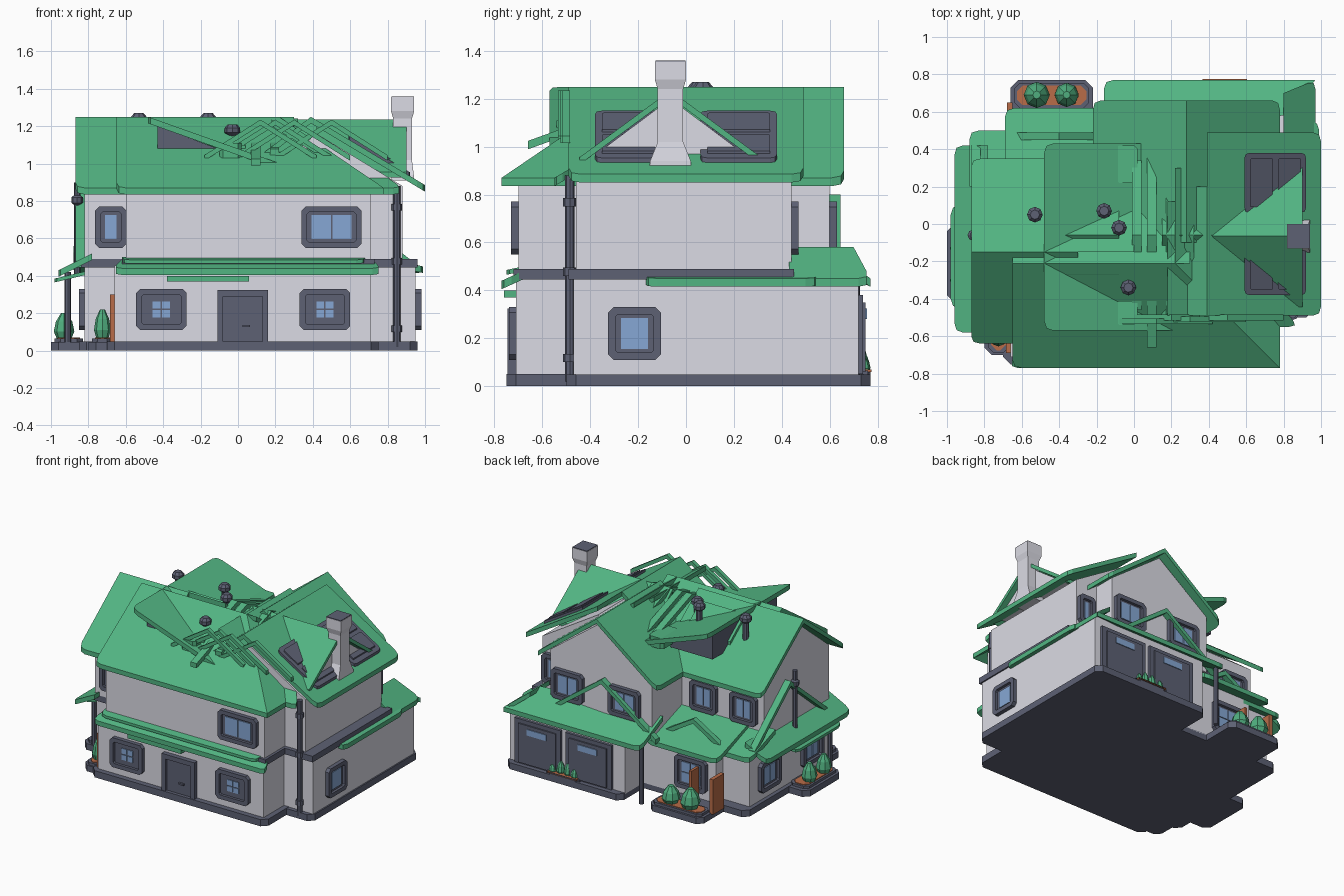
import bpy, bmesh, math
from mathutils import Vector, Matrix

if "Cube" in bpy.data.objects:
    bpy.data.objects.remove(bpy.data.objects["Cube"])

def material(name, c):
    m = bpy.data.materials.new(name)
    m.diffuse_color = (*c, 1)
    m.use_nodes = True
    m.node_tree.nodes["Principled BSDF"].inputs["Base Color"].default_value = m.diffuse_color
    return m

WALL = material("pale_wall", (0.71, 0.71, 0.78))
GREEN = material("green_roof", (0.085, 0.46, 0.225))
DARK = material("slate_trim", (0.11, 0.12, 0.175))
GLASS = material("blue_glass", (0.24, 0.39, 0.66))
CLAY = material("terracotta", (0.48, 0.15, 0.065))
LEAF = material("leaf_green", (0.08, 0.42, 0.21))

def make(name, verts, faces, mat, mx=None):
    bm = bmesh.new()
    vs = [bm.verts.new(v) for v in verts]
    for f in faces:
        bm.faces.new([vs[i] for i in f])
    bmesh.ops.recalc_face_normals(bm, faces=bm.faces)
    me = bpy.data.meshes.new(name)
    bm.to_mesh(me)
    bm.free()
    me.materials.append(mat)
    ob = bpy.data.objects.new(name, me)
    if mx:
        ob.matrix_world = mx
    bpy.context.collection.objects.link(ob)
    return ob

def loft(name, rings, mat, mx=None):
    """Closed solid through rings with equal point counts."""
    n, k = len(rings[0]), len(rings)
    faces = [list(range(n)), list(range((k - 1) * n, k * n))]
    for r in range(k - 1):
        for i in range(n):
            j = (i + 1) % n
            faces.append([r * n + i, r * n + j, (r + 1) * n + j, (r + 1) * n + i])
    return make(name, [p for r in rings for p in r], faces, mat, mx)

def prism(name, prof, axis, a, b, mat):
    """Profile of (horizontal, z) points drawn along the x or y axis."""
    put = (lambda p, t: (t, p[0], p[1])) if axis == 'x' else (lambda p, t: (p[0], t, p[1]))
    return loft(name, [[put(p, t) for p in prof] for t in (a, b)], mat)

def chamfer(x0, x1, y0, y1, c):
    return [(x0 + c, y0), (x1 - c, y0), (x1, y0 + c), (x1, y1 - c),
            (x1 - c, y1), (x0 + c, y1), (x0, y1 - c), (x0, y0 + c)]

def block(name, x, y, z, mat, c=0.0):
    pts = chamfer(*x, *y, c) if c else [(x[0], y[0]), (x[1], y[0]), (x[1], y[1]), (x[0], y[1])]
    return loft(name, [[(*p, t) for p in pts] for t in z], mat)

def slab(name, corners, mat=GREEN, t=0.035, r=0.05, rounded=(0, 1)):
    """Roof sheet with softened corners."""
    q = [Vector(c) for c in corners]
    top = []
    for i, p in enumerate(q):
        if i not in rounded:
            top.append(p)
            continue
        a = p + (q[i - 1] - p).normalized() * r
        b = p + (q[(i + 1) % len(q)] - p).normalized() * r
        top += [a, a * .25 + p * .5 + b * .25, b]
    return loft(name, [top, [p - Vector((0, 0, t)) for p in top]], mat)

def chevron(name, axis, c, peak, half, drop, a, b, t=0.035, mat=GREEN):
    prof = [(c - half, peak - drop), (c, peak), (c + half, peak - drop),
            (c + half, peak - drop - t), (c, peak - t), (c - half, peak - drop - t)]
    return prism(name, prof, axis, a, b, mat)

def tube(name, x, y, prof, mat=DARK, n=8):
    return loft(name, [[(x + r * math.cos(2 * math.pi * i / n), y + r * math.sin(2 * math.pi * i / n), z)
                        for i in range(n)] for r, z in prof], mat)

def place(side, c, pos):
    ang = {'F': 0, 'R': 90, 'B': 180, 'L': -90}[side]
    loc = (c, pos, 0) if side in 'FB' else (pos, c, 0)
    return Matrix.Translation(loc) @ Matrix.Rotation(math.radians(ang), 4, 'Z')

def local_box(name, x, y, z, mat, mx):
    return loft(name, [[(x[0], y[0], t), (x[1], y[0], t), (x[1], y[1], t), (x[0], y[1], t)] for t in z], mat, mx)

def window(name, side, c, z, pos, w=0.26, h=0.22, cols=2, rows=1, border=0.02):
    mx = place(side, c, pos)
    out = chamfer(-w / 2, w / 2, z - h / 2, z + h / 2, 0.022)
    f = 0.03
    inn = chamfer(-w / 2 + f, w / 2 - f, z - h / 2 + f, z + h / 2 - f, 0.01)
    V = [(p[0], y, p[1]) for ring, y in ((out, 0), (out, -.03), (inn, -.03), (inn, 0)) for p in ring]
    F = [[r * 8 + i, r * 8 + (i + 1) % 8, (r + 1) % 4 * 8 + (i + 1) % 8, (r + 1) % 4 * 8 + i]
         for r in range(4) for i in range(8)]
    make(name + "_frame", V, F, DARK, mx)
    local_box(name + "_sash", (-w / 2 + f, w / 2 - f), (-.01, .005), (z - h / 2 + f, z + h / 2 - f), DARK, mx)
    gw, gh = w - 2 * (f + border), h - 2 * (f + border * .6)
    for i in range(cols):
        for j in range(rows):
            x0, z0 = -gw / 2 + i * gw / cols, z - gh / 2 + j * gh / rows
            local_box(name + "_pane", (x0 + .004, x0 + gw / cols - .004), (-.016, -.008),
                      (z0 + .004, z0 + gh / rows - .004), GLASS, mx)

def bush(name, x, y, r, h, z=0.05):
    tube(name, x, y, [(r * .6, z), (r, z + h * .35), (r * .8, z + h * .7), (r * .3, z + h)], LEAF, 8)

# plinth
for i, (x, y) in enumerate([((-.7, .75), (-.75, .4)), ((-.85, .2), (-.55, .5)), ((0, .96), (-.5, .77)),
                            ((-1, -.7), (-.42, 0)), ((-.66, -.22), (.4, .77)), ((-.8, -.6), (-.7, -.4))]):
    block("plinth", x, y, (0, .05 - i * .001), DARK, .04)
# ground floor walls
for x, y in [((-.66, .71), (-.71, .3)), ((-.82, .1), (-.5, .42)), ((0, .95), (-.47, .72)), ((-.6, .1), (.2, .5))]:
    block("ground_wall", x, y, (.04, .455), WALL)
# dark band between floors
for x, y in [((-.84, .2), (-.52, .3)), ((0, .96), (-.49, .45)), ((-.62, .73), (-.72, 0))]:
    block("floor_band", x, y, (.445, .49), DARK)
# upper walls with gables
prism("centre_upper_wall", [(-.7, .46), (-.7, .87), (-.21, 1.2), (.25, .87), (.25, .46)], 'x', -.6, .22, WALL)
block("front_upper_wall", (.2, .71), (-.7, .2), (.46, .87), WALL)
prism("left_upper_wall", [(-.52, .46), (-.52, .9), (-.15, 1.2), (.25, .89), (.25, .46)], 'x', -.82, 0, WALL)
prism("right_upper_wall", [(.2, .46), (.88, .46), (.88, .88), (.42, 1.16), (.2, .97)], 'y', -.46, .44, WALL)
prism("back_upper_wall", [(-.14, .46), (-.14, .89), (.28, 1.2), (.7, .89), (.7, .46)], 'y', 0, .6, WALL)

# main roof sheets
E, R = .87, 1.25
slab("front_roof", [(-.65, -.77, E), (.78, -.77, E), (.22, -.21, R), (-.65, -.21, R)], rounded=(0,))
slab("front_roof_back", [(-.65, .35, E), (.3, .35, E), (.3, -.21, R), (-.65, -.21, R)])
slab("front_roof_hip", [(.78, -.77, E), (.78, .3, E), (.22, .3, R), (.22, -.21, R)], rounded=())
slab("left_roof_front", [(-.87, -.64, E), (-.3, -.64, E), (-.3, -.15, R), (-.87, -.15, R)])
slab("left_roof_back", [(-.87, .35, E), (0, .35, E), (0, -.15, R), (-.87, -.15, R)])
for s in (-1, 1):
    slab("back_gable_roof", [(.28 + s * .5, .66, E), (.28 + s * .5, -.1, E), (.28, -.1, R), (.28, .66, R)], rounded=(0,))
slab("right_roof", [(1, -.49, .885), (1, .49, .885), (.39, .49, R), (.39, -.49, R)])
slab("right_roof_inner", [(.1, -.49, 1.03), (.1, .2, 1.03), (.39, .2, R), (.39, -.49, R)], rounded=())
slab("right_corner_roof", [(.2, -.55, E), (.88, -.55, E), (.5, -.1, 1.13), (.2, -.1, 1.13)])
slab("tilted_roof_sheet", [(-.48, -.57, R), (-.48, .43, R), (.48, .43, .91), (.48, -.57, .91)])
slab("middle_roof_sheet", [(.18, -.49, 1.235), (.18, .12, 1.235), (.56, .12, 1.0), (.56, -.49, 1.0)], rounded=())
prism("dark_dormer", [(-.43, 1), (-.08, 1), (-.08, 1.07), (-.43, 1.2)], 'y', -.46, .3, DARK)

# right dormer with skylights
prism("right_dormer_wall", [(-.4, .95), (.27, .95), (-.065, 1.2)], 'x', .45, .86, WALL)
chevron("right_dormer_roof", 'x', -.065, 1.235, .38, .28, .42, .9, .03)
def on_slope(x, dz):
    return 1.25 - (x - .39) * .365 / .61 + dz
for y0, y1 in [(-.38, -.1), (.06, .38)]:
    slab("skylight_frame", [(x, y, on_slope(x, .02)) for x, y in ((.59, y0), (.59, y1), (.92, y1), (.92, y0))],
         DARK, .03, .03, (0, 1, 2, 3))
    for x0, x1 in [(.62, .74), (.77, .89)]:
        slab("skylight_bar", [(x, y, on_slope(x, .03)) for x, y in
                              ((x0, y0 + .03), (x0, y1 - .03), (x1, y1 - .03), (x1, y0 + .03))], DARK, .02, .01)

# crossed gable trims on top of the roof
for c, y in [(.12, -.52), (.2, -.5), (.3, -.51), (.5, -.5)]:
    chevron("crossed_trim", 'y', c, 1.235, .3, .19, y - .015, y + .015, .03)
for x, h in [(.1, .6), (.2, .45), (.02, .4), (.3, .35)]:
    chevron("cross_rafter", 'x', -.06, 1.24, h, h * .36, x - .03, x + .02)
for y, h in [(-.06, .18), (-.27, .15)]:
    chevron("small_dormer_roof", 'x', y, 1.21, h, .14, -.45, -.08, .025)
chevron("middle_dormer_roof", 'x', -.06, 1.235, .15, .14, .15, .42, .025)
for y in (-.48, .28):
    block("dormer_side_rail", (-.1, .02), (y - .06, y + .14), (1.03, 1.11), GREEN, .02)

# roof vents
for x, y, z in [(-.53, .05, 1.1), (-.16, .07, 1.1), (-.08, -.02, 1.08), (-.03, -.34, 1.04)]:
    t = z + .16
    tube("roof_vent", x, y, [(.022, z - .1), (.022, t - .05), (.042, t - .035), (.042, t - .01), (.025, t + .01)])

# chimney
def square(hx, hy, z):
    return [(.88 + a * hx, -.065 + b * hy, z) for a, b in ((-1, -1), (1, -1), (1, 1), (-1, 1))]
loft("chimney", [square(.06, .088, .91), square(.06, .085, .94), square(.05, .053, 1.02), square(.05, .053, 1.24),
                 square(.062, .065, 1.28), square(.062, .065, 1.355)], WALL)
loft("chimney_cap", [square(.06, .063, 1.354), square(.06, .063, 1.36)], DARK)

# lower roofs
slab("front_skirt_roof", [(-.67, -.77, .44), (.77, -.77, .44), (.71, -.66, .49), (-.62, -.66, .49)])
slab("front_skirt_lip", [(-.62, -.75, .485), (.68, -.75, .485), (.68, -.68, .5), (-.62, -.68, .5)], t=.02)
block("door_awning", (-.38, .06), (-.76, -.69), (.37, .4), GREEN)
slab("garage_roof", [(-.16, .77, .45), (.97, .77, .45), (.8, .58, .58), (-.16, .5, .58)], rounded=(0,))
slab("garage_hip_roof", [(.97, .43, .45), (.97, .77, .45), (.8, .7, .58), (.8, .43, .58)])
slab("right_skirt_roof", [(.99, -.17, .45), (.99, .55, .45), (.9, .55, .47), (.9, -.17, .47)])
slab("porch_roof", [(-.69, .62, .44), (-.1, .62, .44), (-.1, .24, .57), (-.69, .24, .57)])
slab("left_skirt_roof", [(-.96, -.58, .43), (-.96, .42, .43), (-.78, .42, .52), (-.78, -.58, .52)])
slab("left_awning", [(-.98, -.45, .385), (-.98, .1, .385), (-.75, .1, .44), (-.75, -.45, .44)], t=.02)
slab("left_back_roof", [(-.88, .5, .45), (-.5, .5, .45), (-.5, .2, .56), (-.88, .2, .56)])
chevron("garage_gable_trim", 'y', .25, .8, .45, .33, .6, .645)
chevron("left_gable_trim", 'x', .0, .84, .43, .36, -.87, -.82)
chevron("porch_gable_trim", 'y', -.4, .62, .25, .15, .45, .49)

# windows
for x in (-.41, .465):
    window("front_window", 'F', x, .22, -.71, .27, .22, 2, 2, .055)
window("front_upper_window", 'F', .5, .66, -.7, .32, .22)
window("left_front_upper_window", 'F', -.68, .66, -.52, .17, .22, 1)
window("right_window", 'R', -.215, .22, .95, .22, .22, 1)
for x in (.55, .08):
    window("gable_window", 'B', x, .66, .6, .26, .22)
window("wing_back_window", 'B', .8, .66, .44, .14, .22, 1)
for x in (-.33, -.66):
    window("rear_upper_window", 'B', x, .68, .25, .22, .22)
window("porch_window", 'B', -.4, .22, .5, .26, .24, 2, 2)
for y in (-.3, .2):
    window("left_window", 'L', y, .22, -.82, .24, .22)

# front door
mx = place('F', .025, -.71)
for x in ((-.135, -.105), (.105, .135)):
    local_box("door_post", x, (-.035, 0), (.05, .32), DARK, mx)
local_box("door_lintel", (-.135, .135), (-.035, 0), (.29, .325), DARK, mx)
local_box("door_leaf", (-.105, .105), (-.015, 0), (.05, .3), DARK, mx)
local_box("door_handle", (.0, .04), (-.03, -.014), (.125, .137), DARK, mx)
# garage doors
for x in (.71, .29):
    mx = place('B', x, .72)
    local_box("garage_frame", (-.19, .19), (-.02, 0), (.05, .38), DARK, mx)
    local_box("garage_panel", (-.155, .155), (-.03, -.01), (.06, .35), DARK, mx)
    local_box("garage_glass", (-.08, .08), (-.036, -.028), (.28, .325), GLASS, mx)

# pipes and posts
tube("right_downpipe", .85, -.485, [(.02, .02), (.02, .88)])
for z in (.1, .46, .75):
    tube("pipe_collar", .85, -.485, [(.028, z), (.028, z + .035)])
tube("left_flue", -.86, -.06, [(.018, .4), (.018, .78), (.03, .79), (.03, .82), (.018, .83), (.018, .9)])
tube("garage_post", -.13, .71, [(.017, 0), (.017, .44)])
tube("left_post", -.91, -.4, [(.017, .03), (.017, .42)])

# planters, screens and bushes
for x, y in [((-.64, -.24), (.62, .755)), ((-.98, -.83), (-.4, -.03)), ((-.78, -.67), (-.69, -.52)), ((.35, .62), (.73, .77))]:
    block("planter_rim", x, y, (.03, .065), DARK, .03)
    block("planter_soil", (x[0] + .015, x[1] - .015), (y[0] + .015, y[1] - .015), (.06, .07), CLAY, .03)
block("rear_screen", (-.68, -.65), (.52, .65), (.04, .3), CLAY)
block("porch_screen", (-.48, -.46), (.53, .62), (.04, .3), CLAY)
block("front_screen", (-.685, -.66), (-.69, -.55), (.05, .3), CLAY)
for x, y, r, h in [(-.52, .69, .07, .16), (-.36, .69, .065, .14), (-.93, -.13, .055, .15), (-.93, -.3, .055, .15),
                   (-.725, -.61, .045, .17), (.4, .74, .03, .08), (.46, .735, .03, .1), (.52, .735, .03, .1), (.58, .74, .03, .07)]:
    bush("bush", x, y, r, h)
